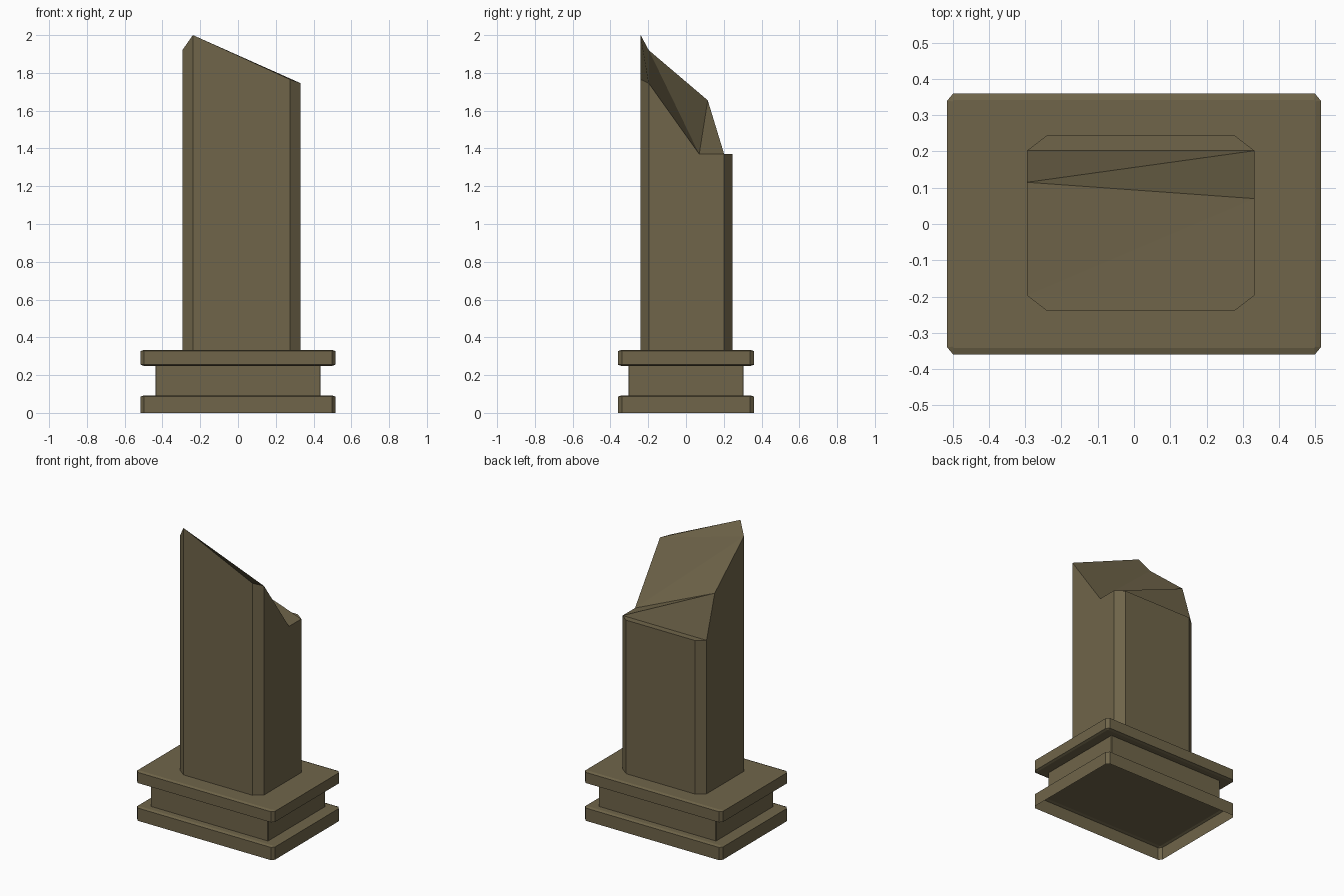
import bpy, bmesh

if "Cube" in bpy.data.objects:
    bpy.data.objects.remove(bpy.data.objects["Cube"])

stone = bpy.data.materials.new("weathered brown stone")
stone.diffuse_color = (0.16, 0.13, 0.068, 1)
stone.use_nodes = True
stone.node_tree.nodes["Principled BSDF"].inputs["Base Color"].default_value = stone.diffuse_color


def finish(name, bm):
    bmesh.ops.recalc_face_normals(bm, faces=bm.faces)
    mesh = bpy.data.meshes.new(name)
    bm.to_mesh(mesh)
    bm.free()
    mesh.materials.append(stone)
    obj = bpy.data.objects.new(name, mesh)
    bpy.context.collection.objects.link(obj)
    return obj


def octagon(x0, x1, y0, y1, cx, cy):
    """Rectangle with cut corners, counter-clockwise from the front left."""
    return [(x0 + cx, y0), (x1 - cx, y0), (x1, y0 + cy), (x1, y1 - cy),
            (x1 - cx, y1), (x0 + cx, y1), (x0, y1 - cy), (x0, y0 + cy)]


def loft(name, rings, cap_bottom=True):
    """Stack of eight-sided rings, each (half x, half y, cut x, cut y, z)."""
    bm = bmesh.new()
    loops = [[bm.verts.new((x, y, z)) for x, y in octagon(-hx, hx, -hy, hy, cx, cy)]
             for hx, hy, cx, cy, z in rings]
    for a, b in zip(loops, loops[1:]):
        for i in range(8):
            j = (i + 1) % 8
            bm.faces.new((a[i], a[j], b[j], b[i]))
    bm.faces.new(loops[-1])
    if cap_bottom:
        bm.faces.new(loops[0][::-1])
    return finish(name, bm)


# Base: two thin slabs with softened rims around a recessed neck
rim = (0.515, 0.36, 0.017, 0.02)
inner = (0.5, 0.342, 0.004, 0.004)
loft("bottom_slab", [(*rim, 0), (*rim, 0.086), (*inner, 0.092)], cap_bottom=False)
loft("neck", [(0.438, 0.305, 0.003, 0.003, 0.09), (0.438, 0.305, 0.003, 0.003, 0.252)])
loft("top_slab", [(*inner, 0.249), (*rim, 0.255), (*rim, 0.327), (*inner, 0.333)])

# Broken pillar: cut-corner shaft with a different height at every corner
bm = bmesh.new()
plan = octagon(-0.295, 0.332, -0.24, 0.245, 0.056, 0.043)
heights = [2.0, 1.765, 1.745, 1.37, 1.37, 1.37, 1.37, 1.92]
low = [bm.verts.new((x, y, 0.33)) for x, y in plan]
top = [bm.verts.new((x, y, z)) for (x, y), z in zip(plan, heights)]
notch_r = bm.verts.new((0.332, 0.07, 1.37))
notch_l = bm.verts.new((-0.295, 0.115, 1.655))
extra = {2: [notch_r], 6: [notch_l]}
for i in range(8):
    j = (i + 1) % 8
    bm.faces.new([low[i], low[j], top[j]] + extra.get(i, []) + [top[i]])
bm.faces.new(low[::-1])
# Fractured top surface
fl, fr, fr2, br, br2, bl2, bl, fl2 = top
for f in ((fl, fl2, fr2, fr), (fl2, notch_l, notch_r), (fl2, notch_r, fr2),
          (notch_l, br, notch_r), (notch_l, bl, br), (bl, bl2, br2, br)):
    bm.faces.new(f)
finish("broken_pillar", bm)
